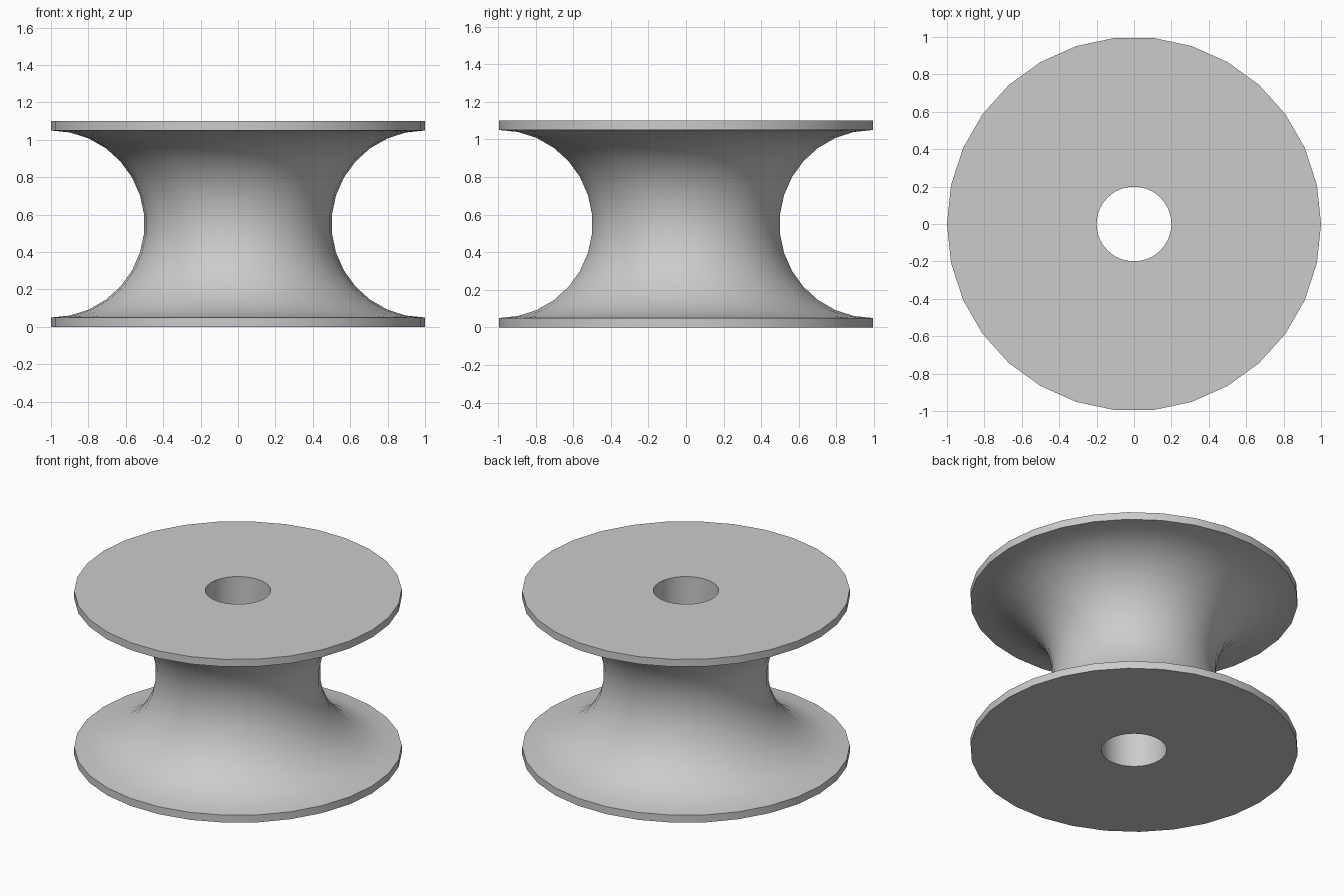
import bpy, bmesh, math
from mathutils import Matrix

cube = bpy.data.objects.get("Cube")
if cube:
    bpy.data.objects.remove(cube, do_unlink=True)

SIDES = 30        # facets around the axis
HEIGHT = 1.1
FLANGE = 0.05     # flange thickness
RADIUS = 1.0
BORE = 0.2
GROOVE = 0.5      # radius of the half-round groove
GROOVE_STEPS = 15

# Plain grey
grey = bpy.data.materials.new("plain_grey")
grey.use_nodes = True
colour = (0.6, 0.6, 0.6, 1.0)
grey.diffuse_color = colour
grey.node_tree.nodes["Principled BSDF"].inputs["Base Color"].default_value = colour

# Closed half section (radius, height): bore, bottom flange, groove, top flange
groove = [(RADIUS - GROOVE * math.sin(a), HEIGHT / 2 - GROOVE * math.cos(a))
          for a in (math.pi * i / GROOVE_STEPS for i in range(GROOVE_STEPS + 1))]
section = [(BORE, 0), (RADIUS, 0), *groove, (RADIUS, HEIGHT), (BORE, HEIGHT)]

# Revolve the section around z
bm = bmesh.new()
verts = [bm.verts.new((r, 0, z)) for r, z in section]
edges = [bm.edges.new((v, verts[(i + 1) % len(verts)])) for i, v in enumerate(verts)]
bmesh.ops.spin(bm, geom=verts + edges, cent=(0, 0, 0), axis=(0, 0, 1),
               angle=math.tau, steps=SIDES)
bmesh.ops.remove_doubles(bm, verts=bm.verts, dist=1e-4)
bmesh.ops.recalc_face_normals(bm, faces=bm.faces)

mesh = bpy.data.meshes.new("spool")
bm.to_mesh(mesh)
bm.free()
mesh.materials.append(grey)
spool = bpy.data.objects.new("spool", mesh)
bpy.context.collection.objects.link(spool)

# Smooth groove, rims and bore with crisp corners
bpy.ops.object.select_all(action='DESELECT')
spool.select_set(True)
bpy.context.view_layer.objects.active = spool
bpy.ops.object.shade_smooth_by_angle(angle=math.radians(30))
